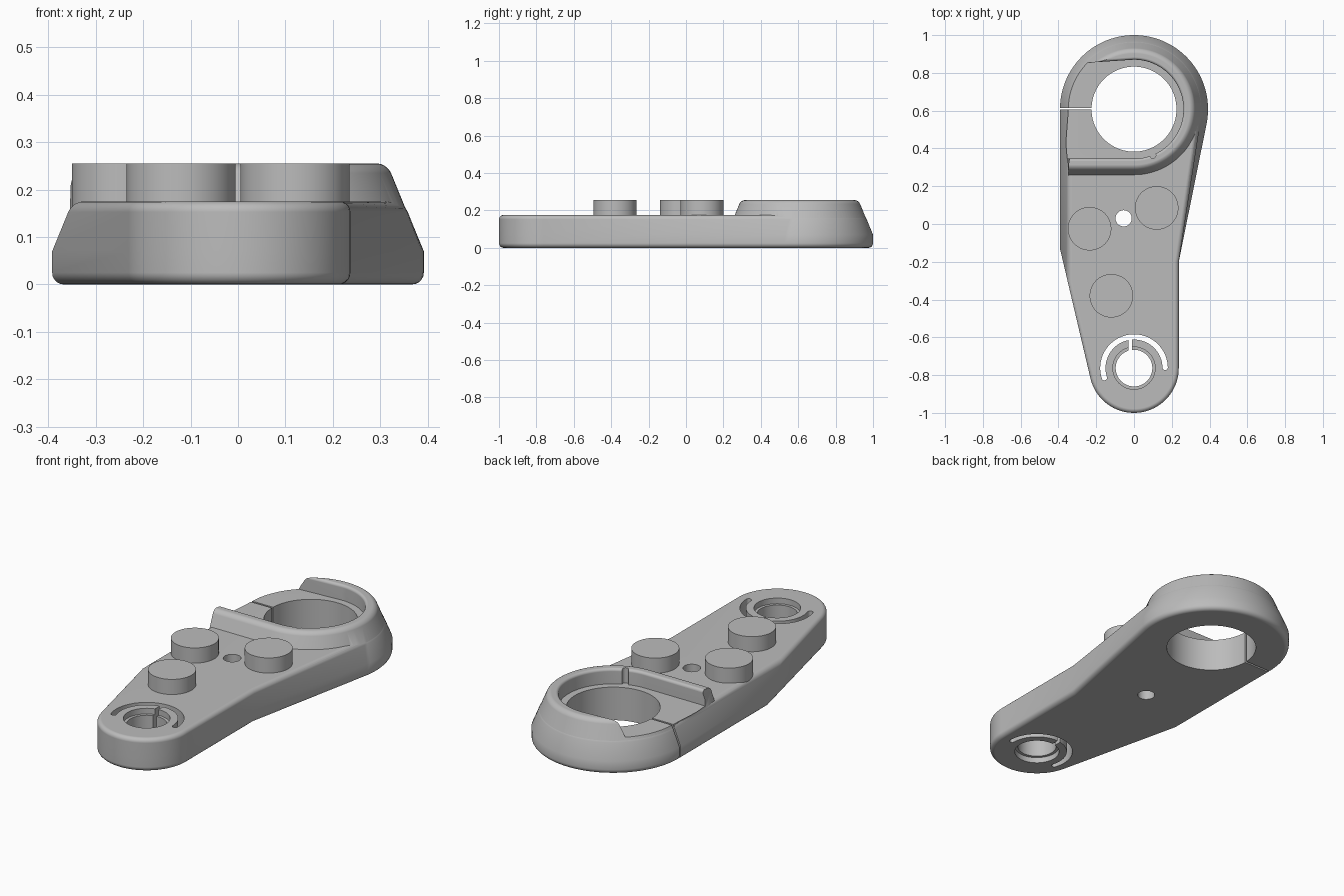
import bpy, bmesh, math
from mathutils import Vector

cube = bpy.data.objects.get("Cube")
if cube:
    bpy.data.objects.remove(cube)

BIG, SMALL = Vector((0, 0.608)), Vector((0, -0.763))
R_BIG, R_SMALL = 0.392, 0.237
PLATE, TOP = 0.175, 0.255

grey = bpy.data.materials.new("grey")
grey.use_nodes = True
colour = (0.5, 0.5, 0.5, 1)
grey.diffuse_color = colour
grey.node_tree.nodes["Principled BSDF"].inputs["Base Color"].default_value = colour


def arc(c, r, a0, a1, n):
    return [(c.x + r * math.cos(a0 + (a1 - a0) * i / n),
             c.y + r * math.sin(a0 + (a1 - a0) * i / n)) for i in range(n + 1)]


def loft(name, rings):
    """Solid through a stack of (z, outline) rings of equal length."""
    bm = bmesh.new()
    loops = [[bm.verts.new((x, y, z)) for x, y in pts] for z, pts in rings]
    n = len(loops[0])
    for low, high in zip(loops, loops[1:]):
        for i in range(n):
            j = (i + 1) % n
            bm.faces.new((low[i], low[j], high[j], high[i]))
    bm.faces.new(loops[0][::-1])
    bm.faces.new(loops[-1])
    bmesh.ops.recalc_face_normals(bm, faces=bm.faces)
    me = bpy.data.meshes.new(name)
    bm.to_mesh(me)
    bm.free()
    me.materials.append(grey)
    ob = bpy.data.objects.new(name, me)
    bpy.context.collection.objects.link(ob)
    return ob


def prism(name, pts, z0=-0.1, z1=0.4):
    return loft(name, [(z0, pts), (z1, pts)])


def disc(name, x, y, r, z0=-0.1, z1=0.4, n=64):
    return prism(name, arc(Vector((x, y)), r, 0, math.tau * (n - 1) / n, n - 1), z0, z1)


def box(name, x0, x1, y0, y1):
    return prism(name, [(x0, y0), (x1, y0), (x1, y1), (x0, y1)])


def activate(ob):
    bpy.ops.object.select_all(action='DESELECT')
    ob.select_set(True)
    bpy.context.view_layer.objects.active = ob


def combine(ob, other, operation='DIFFERENCE'):
    activate(ob)
    mod = ob.modifiers.new("combine", 'BOOLEAN')
    mod.operation, mod.solver, mod.object = operation, 'EXACT', other
    bpy.ops.object.modifier_apply(modifier=mod.name)
    bpy.data.objects.remove(other)


def finish(ob):
    activate(ob)
    bpy.ops.object.shade_smooth_by_angle(angle=math.radians(32))
    mod = ob.modifiers.new("clean shading", 'WEIGHTED_NORMAL')
    mod.keep_sharp = True


def draft(z):
    return max(0, 0.41 * (z - 0.07))


def rounding(z_edge, r, up, steps=5):
    """(z, inset) pairs of a rounded edge, listed from low to high."""
    angles = [math.pi / 2 * i / steps for i in range(steps + 1)]
    pairs = [(z_edge - up * r * (1 - math.sin(a)), r * (1 - math.cos(a))) for a in angles]
    return pairs if up > 0 else pairs[::-1]


def plate_outline(z, inset):
    rb, rs = R_BIG - draft(z) - inset, R_SMALL - inset
    # left flank is tangent to the small end
    to_corner = Vector((-R_BIG, -0.13)) - SMALL
    a = math.atan2(to_corner.y, to_corner.x) + math.acos(R_SMALL / to_corner.length)
    left = (-rb, SMALL.y + (rs + math.cos(a) * rb) / math.sin(a))
    # right flank is tangent to the big end
    bend = Vector((rs, -0.2))
    d = bend - BIG
    b = math.atan2(d.y, d.x) + math.acos(rb / d.length)
    return (arc(SMALL, rs, a, math.tau, 40) + [tuple(bend)]
            + arc(BIG, rb, b, math.pi, 64) + [left])


# Plate: rounded at the bottom and top, drafted around the big end
levels = rounding(0, 0.025, -1) + [(0.07, 0)] + rounding(PLATE, 0.022, 1)
body = loft("arm_body", [(z, plate_outline(z, e)) for z, e in levels])

# Small bore with a shallow step at both ends
combine(body, disc("small_bore", SMALL.x, SMALL.y, 0.097))
combine(body, disc("step_top", SMALL.x, SMALL.y, 0.112, PLATE - 0.03))
combine(body, disc("step_bottom", SMALL.x, SMALL.y, 0.112, -0.1, 0.03))

# Slit from the bore, then the curved spring slot with round ends
combine(body, box("spring_slit", -0.028, -0.01, SMALL.y + 0.05, SMALL.y + 0.165))
a0, a1, mid, half = 0.02, math.radians(198), 0.165, 0.014
tip0, tip1 = (SMALL + mid * Vector((math.cos(t), math.sin(t))) for t in (a0, a1))
slot = (arc(SMALL, mid + half, a0, a1, 48)
        + arc(tip1, half, a1, a1 + math.pi, 8)[1:-1]
        + arc(SMALL, mid - half, a1, a0, 48)
        + arc(tip0, half, a0 + math.pi, a0 + math.tau, 8)[1:-1])
combine(body, prism("spring_slot", slot))

# Screw hole between the pads
combine(body, disc("screw_hole", -0.055, 0.03, 0.043, n=40))


# Raised collar with a straight bar at its front, open on one side
def collar_outline(z, inset):
    r = R_BIG - 0.0015 - draft(z) - inset
    return arc(BIG, r, -math.pi / 2, math.pi, 80) + [(-0.347, BIG.y - r)]


def pocket_outline(grow):
    r = 0.262 + grow
    return (arc(BIG, r, -math.pi / 2, math.pi / 2, 48)
            + [(-0.21, BIG.y + r - 0.014), (-1, BIG.y + r - 0.03), (-1, BIG.y - r)])


collar = loft("collar", [(z, collar_outline(z, e))
                         for z, e in [(0.1, 0)] + rounding(TOP, 0.02, 1)])
flare = [(z, pocket_outline(e)) for z, e in rounding(TOP, 0.014, 1)]
floor = PLATE - 0.0006
pocket = loft("pocket", [(floor, pocket_outline(0))] + flare + [(0.3, pocket_outline(0.014))])
combine(collar, pocket)
combine(collar, disc("collar_notch", 0.1, 0.364, 0.016, floor, n=20))
combine(body, collar, 'UNION')

# Clamp bore and its split
combine(body, disc("clamp_bore", BIG.x, BIG.y, 0.225, n=96))
combine(body, box("clamp_split", -0.5, -0.15, 0.605, 0.615))
finish(body)

# Three round pads
for i, (x, y) in enumerate([(-0.235, -0.025), (0.12, 0.085), (-0.12, -0.38)]):
    finish(disc(f"round_pad_{i + 1}", x, y, 0.115, PLATE - 0.02, TOP))
